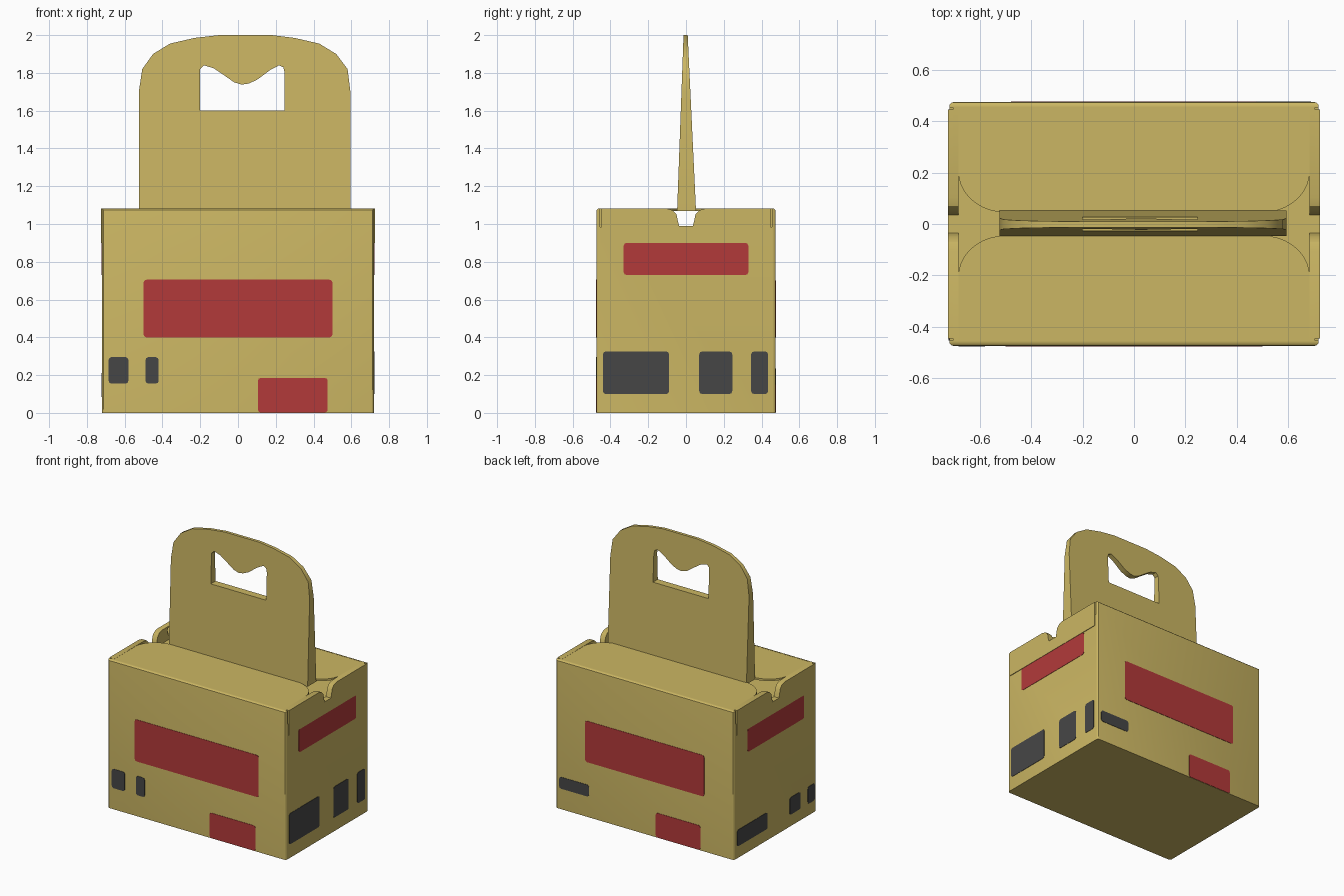
import bpy, bmesh, math

if "Cube" in bpy.data.objects:
    bpy.data.objects.remove(bpy.data.objects["Cube"])


def material(name, rgb):
    m = bpy.data.materials.new(name)
    m.diffuse_color = (*rgb, 1)
    m.use_nodes = True
    m.node_tree.nodes["Principled BSDF"].inputs["Base Color"].default_value = m.diffuse_color
    return m


CARD = material("tan cardboard", (0.60, 0.47, 0.125))
RED = material("red print", (0.45, 0.042, 0.042))
DARK = material("dark grey print", (0.062, 0.062, 0.062))


def finish(name, bm, mat):
    bmesh.ops.remove_doubles(bm, verts=bm.verts, dist=1e-5)
    bmesh.ops.recalc_face_normals(bm, faces=bm.faces)
    me = bpy.data.meshes.new(name)
    bm.to_mesh(me)
    bm.free()
    me.materials.clear()
    me.materials.append(mat)
    ob = bpy.data.objects.new(name, me)
    bpy.context.collection.objects.link(ob)
    bpy.context.view_layer.objects.active = ob
    bpy.ops.object.select_all(action='DESELECT')
    ob.select_set(True)
    bpy.ops.object.shade_smooth_by_angle(angle=math.radians(30))
    return ob


def sheet(name, outlines, place, mat):
    """Filled outlines (holes allowed), w = -1..1, put in space by place(u, v, w)."""
    cu = bpy.data.curves.new(name + "_outline", 'CURVE')
    cu.dimensions = '2D'
    cu.fill_mode = 'BOTH'
    cu.extrude = 1
    for pts in outlines:
        sp = cu.splines.new('POLY')
        sp.points.add(len(pts) - 1)
        for p, (u, v) in zip(sp.points, pts):
            p.co = (u, v, 0, 1)
        sp.use_cyclic_u = True
    tmp = bpy.data.objects.new(name + "_tmp", cu)
    bpy.context.collection.objects.link(tmp)
    dg = bpy.context.evaluated_depsgraph_get()
    me = bpy.data.meshes.new_from_object(tmp.evaluated_get(dg))
    bm = bmesh.new()
    bm.from_mesh(me)
    for v in bm.verts:
        v.co = place(*v.co)
    bpy.data.objects.remove(tmp)
    bpy.data.curves.remove(cu)
    bpy.data.meshes.remove(me)
    return finish(name, bm, mat)


def rounded(a, b, c, d, r=0.015):
    pts = []
    for cx, cy, start in ((b - r, d - r, 0), (a + r, d - r, 90), (a + r, c + r, 180), (b - r, c + r, 270)):
        for k in range(3):
            t = math.radians(start + 45 * k)
            pts.append((cx + r * math.cos(t), cy + r * math.sin(t)))
    return pts


# Carton body: tray section along x, with softened corners
section = [(-.475, 0), (.475, 0), (.475, 1.083), (.455, 1.083), (.455, .985),
           (-.455, .985), (-.455, 1.083), (-.475, 1.083)]
bm = bmesh.new()
ends = [[bm.verts.new((x, y, z)) for y, z in section] for x in (-.72, .72)]
bm.faces.new(ends[0])
bm.faces.new(ends[1])
for i in range(8):
    j = (i + 1) % 8
    bm.faces.new((ends[0][i], ends[0][j], ends[1][j], ends[1][i]))
soft = [e for e in bm.edges
        if all(abs(v.co.y) > .47 for v in e.verts)
        and (abs(e.verts[0].co.z - e.verts[1].co.z) > .5 or all(v.co.z > 1 for v in e.verts))]
bmesh.ops.bevel(bm, geom=soft, offset=.016, segments=3, profile=.5, affect='EDGES')
finish("carton_body", bm, CARD)

# Top panels with rounded inner corners
corner = [(.5 + .185 * math.sin(math.radians(a)), .205 - .16 * math.cos(math.radians(a)))
          for a in range(0, 91, 10)]
panel = corner + [(.685, .462), (-.685, .462)] + [(-x, y) for x, y in reversed(corner)]
for s, name in ((-1, "front_top_panel"), (1, "back_top_panel")):
    sheet(name, [panel], lambda u, v, w: (u, s * v, 1.075 + .007 * w), CARD)

# Side walls and folded side flaps, both with a flared finger notch
half = [(.105, 1.083), (.07, 1.073), (.05, 1.05), (.042, 1.01), (.036, .99)]
notch = half + [(-y, z) for y, z in reversed(half)]
for s, side in ((-1, "left"), (1, "right")):
    for name, y, z, mid, thick in (("inner_wall", .46, .97, .695, .01), ("flap", .447, .9, .715, .01)):
        outline = [(-y, z), (y, z), (y, 1.083)] + notch + [(-y, 1.083)]
        sheet(side + "_" + name, [outline],
              lambda u, v, w: (s * (mid + thick * w), u, v), CARD)

# Carrying handle: arched wedge, thick at the base, with a shaped hand hole
arch = [(-.525, 1.07), (.595, 1.07), (.595, 1.7), (.58, 1.82), (.52, 1.9), (.43, 1.955),
        (.3, 1.985), (.18, 2.0), (-.1, 2.0), (-.23, 1.985), (-.36, 1.955), (-.45, 1.9),
        (-.507, 1.82), (-.525, 1.7)]
hole = [(-.2, 1.6), (.247, 1.6), (.247, 1.8), (.24, 1.83), (.217, 1.84), (.17, 1.815),
        (.1, 1.763), (.055, 1.743), (.02, 1.738), (-.02, 1.75), (-.07, 1.785),
        (-.13, 1.825), (-.18, 1.84), (-.2, 1.82)]


def wedge(u, v, w):
    t = (v - 1.07) / .93
    return (u, .003 - .005 * t + w * (.05 - .039 * t), v)


sheet("handle", [arch, hole], wedge, CARD)

# Printed plates: name, face, colour, span along the face, height span
prints = [
    ("front_banner", "front", RED, -.5, .5, .4, .705),
    ("front_lower_label", "front", RED, .105, .475, .002, .185),
    ("front_mark_a", "front", DARK, -.685, -.58, .155, .295),
    ("front_mark_b", "front", DARK, -.49, -.42, .155, .295),
    ("back_banner", "back", RED, -.48, .48, .4, .7),
    ("back_lower_label", "back", RED, -.45, -.09, .002, .18),
    ("back_mark", "back", DARK, .45, .69, .15, .235),
    ("right_banner", "right", RED, -.33, .33, .73, .9),
    ("right_mark_a", "right", DARK, -.44, -.09, .1, .325),
    ("right_mark_b", "right", DARK, .07, .245, .1, .325),
    ("right_mark_c", "right", DARK, .345, .435, .1, .325),
    ("left_banner", "left", RED, -.33, .32, .73, .9),
    ("left_mark_a", "left", DARK, .09, .44, .085, .205),
    ("left_mark_b", "left", DARK, -.29, -.165, .085, .21),
    ("left_mark_c", "left", DARK, -.455, -.375, .085, .21),
]
places = {
    "front": lambda u, v, w: (u, -.4755 + .002 * w, v),
    "back": lambda u, v, w: (u, .4755 + .002 * w, v),
    "right": lambda u, v, w: (.7205 + .002 * w, u, v),
    "left": lambda u, v, w: (-.7205 + .002 * w, u, v),
}
for name, face, mat, a, b, c, d in prints:
    sheet(name, [rounded(a, b, c, d)], places[face], mat)
